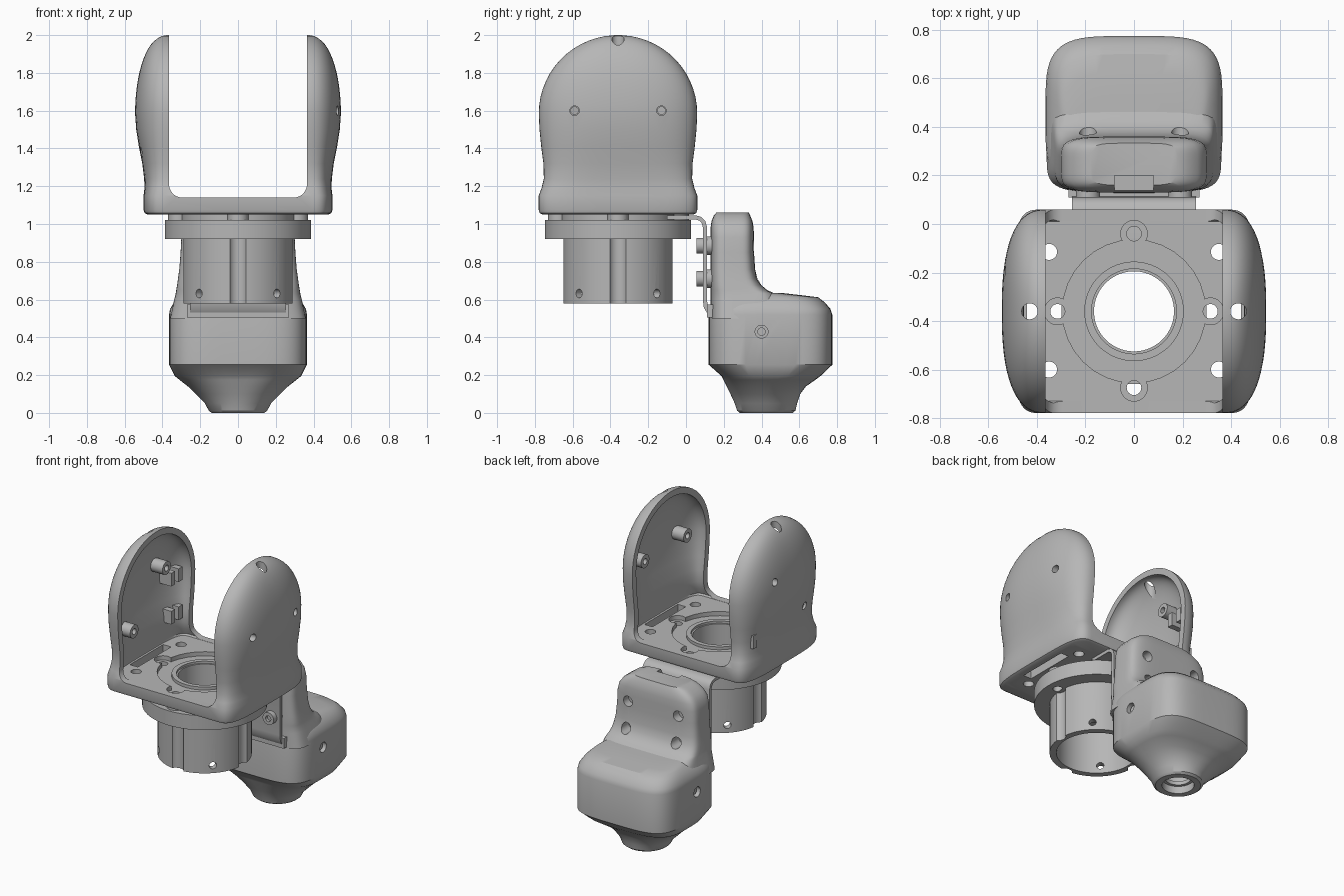
import bpy, bmesh, math
from mathutils import Matrix, Vector

if "Cube" in bpy.data.objects:
    bpy.data.objects.remove(bpy.data.objects["Cube"], do_unlink=True)

GREY = (0.47, 0.47, 0.47, 1)
mat = bpy.data.materials.new("matte grey")
mat.use_nodes = True
mat.diffuse_color = GREY
mat.node_tree.nodes["Principled BSDF"].inputs["Base Color"].default_value = GREY
YC = -0.36          # axis of the yoke and sleeve
WALL = 0.365        # inner face of the ears


def make(name, bm):
    bmesh.ops.recalc_face_normals(bm, faces=bm.faces)
    me = bpy.data.meshes.new(name)
    bm.to_mesh(me)
    bm.free()
    ob = bpy.data.objects.new(name, me)
    bpy.context.collection.objects.link(ob)
    me.materials.append(mat)
    return ob


def ring(z, d, h, yc=YC, n=2, a=0, count=64):
    """Superellipse outline; a is the half length of its straight middle."""
    pts = []
    for i in range(count):
        t = math.tau * (i + 0.5) / count
        c, s = math.cos(t), math.sin(t)
        x = math.copysign(a + d * abs(c) ** (2 / n), c)
        pts.append((x, yc + math.copysign(h * abs(s) ** (2 / n), s), z))
    return pts


def loft(name, rings, closed=False):
    bm = bmesh.new()
    loops = [[bm.verts.new(p) for p in r] for r in rings]
    pairs = list(zip(loops, loops[1:]))
    if closed:
        pairs.append((loops[-1], loops[0]))
    else:
        bm.faces.new(loops[0])
        bm.faces.new(loops[-1])
    for p, q in pairs:
        for i in range(len(p)):
            j = (i + 1) % len(p)
            bm.faces.new((p[i], p[j], q[j], q[i]))
    return make(name, bm)


def tube(name, ro, ri, z0, z1, yc=YC):
    profile = ((ro, z0), (ro, z1), (ri, z1), (ri, z0))
    return loft(name, [ring(z, r, r, yc) for r, z in profile], True)


def rod(name, r, start, end):
    a, b = Vector(start), Vector(end)
    bm = bmesh.new()
    m = Matrix.Translation((a + b) / 2) @ (b - a).to_track_quat('Z', 'Y').to_matrix().to_4x4()
    bmesh.ops.create_cone(bm, cap_ends=True, segments=32, radius1=r, radius2=r,
                          depth=(b - a).length, matrix=m)
    return make(name, bm)


def box(name, lo, hi, bevel=0):
    lo, hi = Vector(lo), Vector(hi)
    bm = bmesh.new()
    bmesh.ops.create_cube(bm, size=1, matrix=Matrix.Translation((lo + hi) / 2)
                          @ Matrix.Diagonal((*(hi - lo), 1)))
    if bevel:   # round the edges running along y
        edges = [e for e in bm.edges if abs((e.verts[0].co - e.verts[1].co).y) > 1e-4]
        bmesh.ops.bevel(bm, geom=edges, offset=bevel, segments=8, profile=0.5, affect='EDGES')
    return make(name, bm)


def apply_modifiers(ob):
    bpy.context.view_layer.update()
    me = bpy.data.meshes.new_from_object(ob.evaluated_get(bpy.context.evaluated_depsgraph_get()))
    ob.modifiers.clear()
    ob.data = me


def cut(ob, cutters):
    """Subtract every cutter from the part and discard the cutters."""
    for c in cutters:
        m = ob.modifiers.new("cut", 'BOOLEAN')
        m.object, m.operation, m.solver = c, 'DIFFERENCE', 'EXACT'
    apply_modifiers(ob)
    for c in cutters:
        bpy.data.objects.remove(c, do_unlink=True)


# Yoke: base plate with two hollow domed ears
SIDES = ((1.15, .135, .42, 4), (1.19, .13, .405, 3.6), (1.24, .132, .393, 3.2),
         (1.32, .142, .395, 2.9), (1.41, .16, .407, 2.7), (1.5, .174, .416, 2.6))


def shell(inset):
    rings = [ring(z, d - inset, h - inset, n=n, a=WALL) for z, d, h, n in SIDES]
    for k in range(15):
        t = math.radians(k * 6.2)
        c = max(math.cos(t), 0.03)
        rings.append(ring(1.585 + (.415 - inset) * math.sin(t), (.18 - inset) * c ** .85,
                          (.42 - inset) * c, n=2.5, a=WALL))
    return rings


foot = [ring(z, d, h, n=4, a=WALL) for z, d, h in ((1.05, .115, .4), (1.058, .13, .414), (1.075, .135, .42))]
yoke = loft("yoke", foot + shell(0))
floor = [ring(1.139, .09, .37, n=4, a=WALL)]
SCREWS = ((0, -.04), (0, -.675), (.315, YC), (-.315, YC))
cutters = [loft("cavity", floor + shell(.042)),
           box("gap", (-WALL, -1, 1.14), (WALL, .4, 2.3), .07),
           rod("recess", .295, (0, YC, 1.11), (0, YC, 1.3)),
           rod("bore", .2, (0, YC, 1), (0, YC, 1.3))]
for x, y in SCREWS:
    cutters += [rod("tab_recess", .055, (x, y, 1.11), (x, y, 1.3)),
                rod("screw_hole", .03, (x, y, 1), (x, y, 1.3))]
for s in (-1, 1):
    cutters.append(box("cable_slot", (s * .41 - .03, YC - .18, 1), (s * .41 + .03, YC + .18, 1.2)))
    cutters.append(rod("top_hole", .033, (s * .43, YC, 1.8), (s * .43, YC, 2.1)))
    cutters += [rod("corner_hole", .033, (s * .35, y, 1), (s * .35, y, 1.2)) for y in (-.115, -.6)]

# Screw bosses inside the ears
BOSSES = ((1, -.59, 1.6), (1, -.13, 1.6), (-1, -.2, 1.68), (-1, -.55, 1.38))
cutters += [rod("ear_hole", .025, (s * .3, y, z), (s * .7, y, z)) for s, y, z in BOSSES]
cut(yoke, cutters)
for s, y, z in BOSSES:
    boss = rod("ear_boss", .045, (s * .4, y, z), (s * .49, y, z))
    cut(boss, [rod("boss_hole", .02, (s * .3, y, z), (s * .6, y, z))])

# Cable clips on one ear
for z in (1.58, 1.32):
    for y in (-.13, -.05):
        box("cable_clip", (-.49, y - .02, z - .045), (-.4, y + .02, z + .045))

# Collar, shim and flange under the plate
tube("collar", .205, .175, 1.03, 1.13)
tube("collar_lip", .19, .165, 1.03, 1.115)
tube("shim", .3, .165, 1.02, 1.052)
for x, y in SCREWS:
    tab = rod("shim_tab", .055, (x, y, 1.02), (x, y, 1.052))
    cut(tab, [rod("tab_hole", .03, (x, y, 1), (x, y, 1.1))])
flange = tube("flange", .388, .165, .92, 1.02)
cut(flange, [rod("flange_hole", .03, (x, y, .9), (x, y, 1.1)) for x, y in SCREWS])

# Open sleeve with four grooves and four screw holes
sleeve = tube("sleeve", .292, .25, .58, .925)
cutters = []
for i in range(4):
    g = math.tau * i / 4
    gx, gy = .315 * math.cos(g), YC + .315 * math.sin(g)
    cutters.append(rod("groove", .05, (gx, gy, .5), (gx, gy, .92)))
    h = g + math.pi / 4
    cutters.append(rod("sleeve_hole", .023, (.2 * math.cos(h), YC + .2 * math.sin(h), .632),
                       (.4 * math.cos(h), YC + .4 * math.sin(h), .632)))
cut(sleeve, cutters)

# Bent sheet bracket with bolts
path = ((-.1, 1.035), (.05, 1.035), (.075, 1.028), (.092, 1.012), (.1, .985),
        (.1, .6), (.105, .56), (.12, .535), (.14, .53))
bm = bmesh.new()
rows = [[bm.verts.new((x, y, z)) for x in (-.255, .255)] for y, z in path]
for p, q in zip(rows, rows[1:]):
    bm.faces.new((p[0], p[1], q[1], q[0]))
bracket = make("bracket", bm)
m = bracket.modifiers.new("thickness", 'SOLIDIFY')
m.thickness, m.offset = .022, 0
apply_modifiers(bracket)
box("bracket_foot", (-.27, .11, .505), (.27, .15, .575))
BOLTS = [(x, z) for x in (-.19, .19) for z in (.885, .71)]
for x, z in BOLTS:
    head = rod("bolt_head", .042, (x, .055, z), (x, .09, z))
    cut(head, [rod("socket", .02, (x, 0, z), (x, .075, z))])
    rod("bolt_washer", .05, (x, .105, z), (x, .14, z))


# Rear pod: tapered nozzle and rounded body, then the neck
def pod_ring(z, hx, y0, y1, n):
    return ring(z, hx, (y1 - y0) / 2, (y0 + y1) / 2, n)


body = loft("pod_body", [pod_ring(*r) for r in (
    (0, .14, .285, .565, 2), (.012, .155, .27, .58, 2), (.05, .175, .258, .588, 2),
    (.1, .225, .235, .605, 2.2), (.14, .265, .215, .635, 2.5), (.175, .31, .198, .685, 3),
    (.195, .335, .188, .712, 3.5), (.255, .365, .12, .775, 4.2), (.52, .365, .12, .775, 4.2),
    (.55, .36, .125, .765, 4.2), (.585, .34, .13, .735, 4.2), (.612, .315, .135, .7, 4.2),
    (.622, .3, .135, .62, 4.2), (.636, .28, .14, .5, 4.2))])
cutters = [rod("nozzle_hole", .1, (0, .425, -.1), (0, .425, .16))]
for s in (-1, 1):
    cutters.append(rod("side_hole", .034, (s * .32, .4, .43), (s * .5, .4, .43)))
cut(body, cutters)
tube("nozzle_ridge", .105, .08, .05, .075, .425)
for s in (-1, 1):
    rod("side_screw", .022, (s * .31, .4, .43), (s * .345, .4, .43))

neck = loft("pod_neck", [pod_ring(*r) for r in (
    (.5, .36, .13, .5, 5), (.6, .338, .13, .49, 5), (.632, .33, .13, .47, 5),
    (.65, .327, .13, .43, 5), (.675, .323, .13, .4, 5), (.71, .318, .13, .378, 5),
    (.76, .311, .13, .366, 5), (.85, .304, .13, .36, 5), (.93, .3, .13, .36, 5),
    (.98, .288, .13, .358, 5), (1.015, .262, .135, .352, 5), (1.045, .22, .147, .34, 5),
    (1.06, .18, .16, .333, 5))])
cutters = [rod("back_hole", .035, (x, .3, z), (x, .5, z)) for x, z in BOLTS]
cutters.append(box("top_notch", (-.08, .05, 1.025), (.08, .2, 1.2)))
cut(neck, cutters)

# Smooth shading with crisp edges
for ob in bpy.context.scene.objects:
    ob.select_set(ob.type == 'MESH')
bpy.context.view_layer.objects.active = yoke
bpy.ops.object.shade_smooth_by_angle(angle=math.radians(30))
